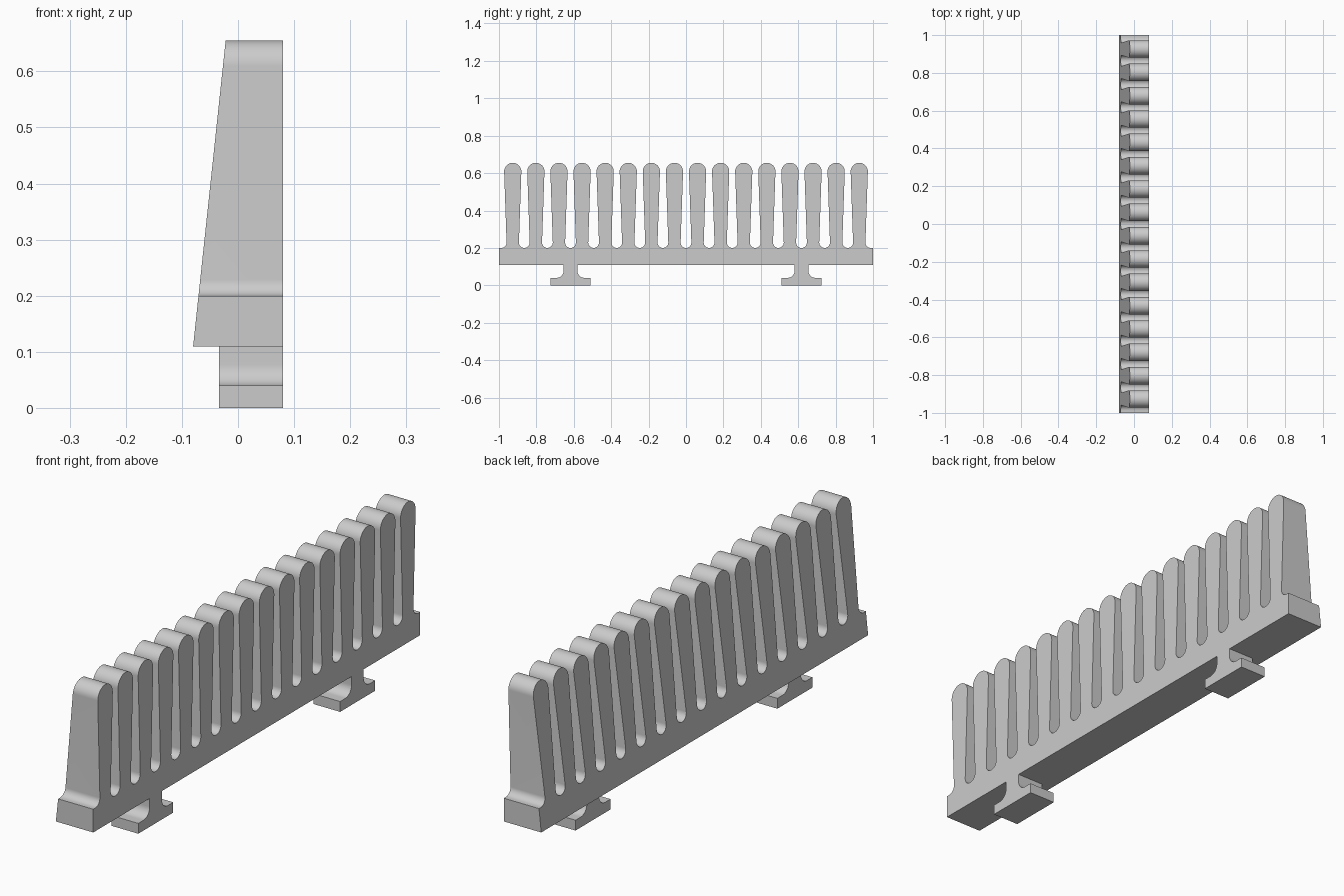
import bpy
import bmesh
from math import sin, cos, pi

if "Cube" in bpy.data.objects:
    bpy.data.objects.remove(bpy.data.objects["Cube"], do_unlink=True)

TEETH, PITCH = 16, 0.1235
TIP_R, ROOT_HALF = 0.046, 0.033
ROOT_R = PITCH / 2 - ROOT_HALF
BASE_Z, LEDGE_Z, TOP_Z = 0.11, 0.2, 0.655
BACK_X = 0.08

grey = bpy.data.materials.new("plain grey")
grey.use_nodes = True
grey.diffuse_color = (0.6, 0.6, 0.6, 1)
grey.node_tree.nodes["Principled BSDF"].inputs["Base Color"].default_value = (0.6, 0.6, 0.6, 1)


def arc(cy, cz, r, start, end, steps):
    """Points on an arc in the y-z plane, angles in half turns."""
    angles = [pi * (start + (end - start) * i / steps) for i in range(steps + 1)]
    return [(cy + r * cos(a), cz + r * sin(a)) for a in angles]


def prism(name, profile, front_x):
    """Extrude a y-z profile from front_x(z) to the flat back plane."""
    bm = bmesh.new()
    front = [bm.verts.new((front_x(z), y, z)) for y, z in profile]
    back = [bm.verts.new((BACK_X, y, z)) for y, z in profile]
    bm.faces.new(front)
    bm.faces.new(back[::-1])
    n = len(profile)
    for i in range(n):
        j = (i + 1) % n
        bm.faces.new((front[i], back[i], back[j], front[j]))
    bmesh.ops.recalc_face_normals(bm, faces=bm.faces)
    mesh = bpy.data.meshes.new(name)
    bm.to_mesh(mesh)
    bm.free()
    mesh.materials.append(grey)
    obj = bpy.data.objects.new(name, mesh)
    bpy.context.collection.objects.link(obj)
    bpy.ops.object.select_all(action="DESELECT")
    obj.select_set(True)
    bpy.context.view_layer.objects.active = obj
    bpy.ops.object.shade_smooth_by_angle(angle=pi / 6)
    return obj


# Comb: base bar with round-tipped teeth and rounded slots
profile = [(1, BASE_Z), (-1, BASE_Z), (-1, LEDGE_Z)]
for i in range(TEETH):
    y = (i - (TEETH - 1) / 2) * PITCH
    root_z = LEDGE_Z + ROOT_R
    profile += arc(y - PITCH / 2, root_z, ROOT_R, -0.5, 0, 8)
    profile += arc(y, TOP_Z - TIP_R, TIP_R, 1, 0, 20)
    profile += arc(y + PITCH / 2, root_z, ROOT_R, 1, 1.5, 8)[:-1]
profile += [((TEETH / 2) * PITCH, LEDGE_Z), (1, LEDGE_Z)]
prism("comb_rack", profile, lambda z: -0.08 + (z - BASE_Z) * 0.058 / (TOP_Z - BASE_Z))

# Feet: filleted stem on a flat flange
FLANGE_HALF, FLANGE_Z, STEM_HALF, FILLET = 0.107, 0.04, 0.037, 0.038
half = [(FLANGE_HALF, 0), (FLANGE_HALF, FLANGE_Z)]
half += arc(STEM_HALF + FILLET, FLANGE_Z + FILLET, FILLET, 1.5, 1, 10)
half.append((STEM_HALF, BASE_Z))
foot = half + [(-y, z) for y, z in reversed(half)]
for name, side in (("front_foot", -1), ("back_foot", 1)):
    prism(name, [(y + side * 5 * PITCH, z) for y, z in foot], lambda z: -0.034)
